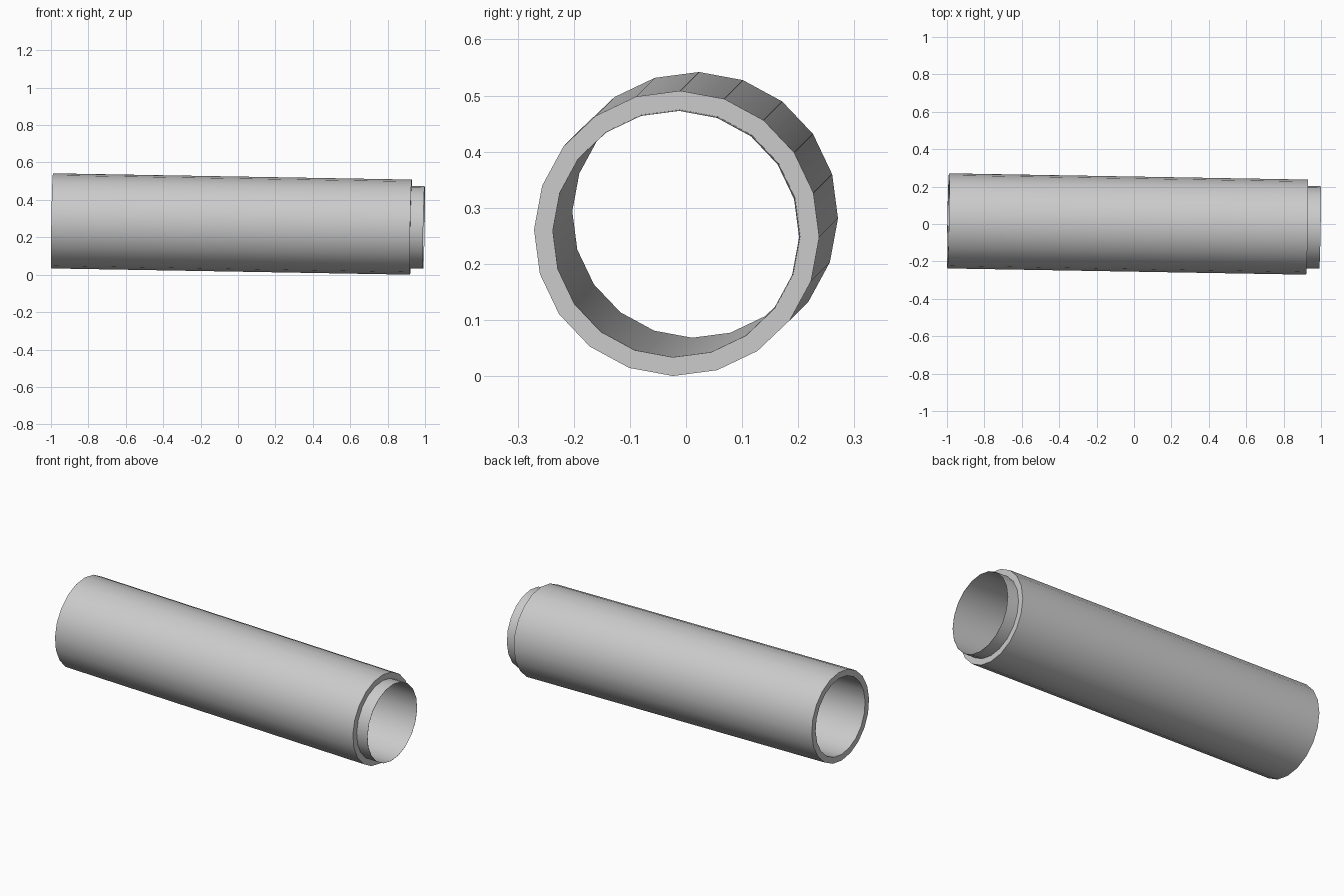
import bpy, bmesh, math
from mathutils import Vector

if "Cube" in bpy.data.objects:
    bpy.data.objects.remove(bpy.data.objects["Cube"])

SIDES = 20
PHASE = math.radians(-1.5)
# closed wall profile: (distance along axis, radius)
PROFILE = [(-0.994, 0.2543), (0.925, 0.2543), (0.925, 0.2205),
           (0.9945, 0.2205), (0.9945, 0.2195), (-0.994, 0.2195)]

# slightly tilted axis of the pipe
axis = Vector((1, -0.0174, -0.0174)).normalized()
origin = Vector((0, -0.0006, 0.2704))
side = (Vector((0, 1, 0)) - axis * axis.y).normalized()
up = axis.cross(side)

# pipe with a narrower thin collar at the right end
bm = bmesh.new()
rings = []
for s, r in PROFILE:
    ring = []
    for i in range(SIDES):
        a = PHASE + 2 * math.pi * i / SIDES
        ring.append(bm.verts.new(origin + axis * s + (side * math.cos(a) + up * math.sin(a)) * r))
    rings.append(ring)
for k, a in enumerate(rings):
    b = rings[(k + 1) % len(rings)]
    for i in range(SIDES):
        j = (i + 1) % SIDES
        bm.faces.new((a[i], a[j], b[j], b[i]))
bmesh.ops.recalc_face_normals(bm, faces=bm.faces)

mesh = bpy.data.meshes.new("pipe")
bm.to_mesh(mesh)
bm.free()
pipe = bpy.data.objects.new("pipe", mesh)
bpy.context.collection.objects.link(pipe)
bpy.context.view_layer.objects.active = pipe
pipe.select_set(True)
bpy.ops.object.shade_smooth_by_angle(angle=math.radians(30))
